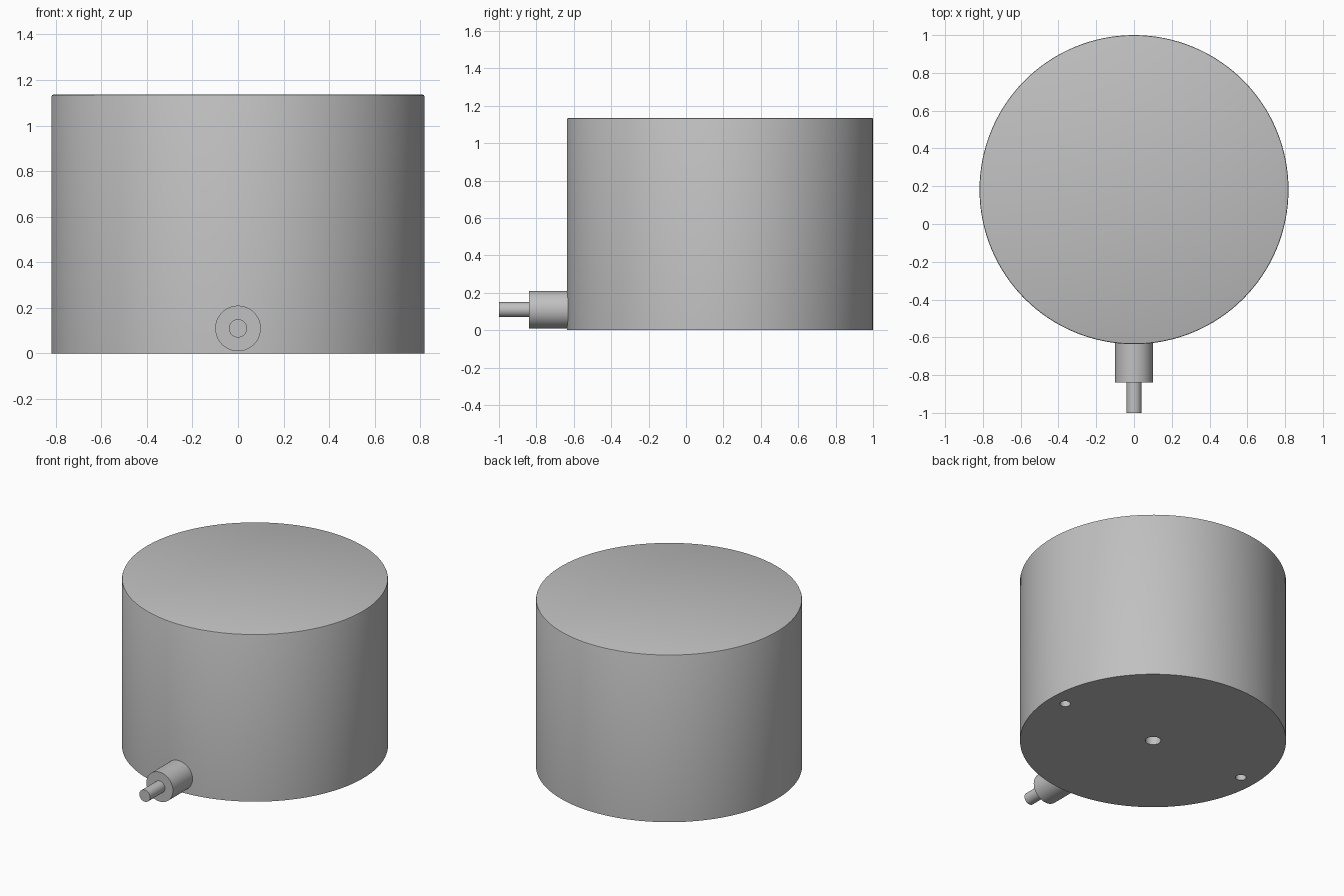
import bpy
import bmesh
import math

cube = bpy.data.objects.get("Cube")
if cube:
    bpy.data.objects.remove(cube, do_unlink=True)

AXIS_Y = 0.182       # body centre, offset back to leave room for the connector
RADIUS = 0.818
HEIGHT = 1.135
PORT_Z = 0.11

grey = bpy.data.materials.new("light grey metal")
grey.use_nodes = True
colour = (0.53, 0.53, 0.53, 1)
grey.diffuse_color = colour
grey.node_tree.nodes["Principled BSDF"].inputs["Base Color"].default_value = colour


def cylinder(name, radius, depth, location, sides, lie_down=False):
    turn = (math.pi / 2, 0, 0) if lie_down else (0, 0, 0)
    bpy.ops.mesh.primitive_cylinder_add(vertices=sides, radius=radius, depth=depth,
                                        location=location, rotation=turn)
    obj = bpy.context.object
    obj.name = name
    obj.data.materials.append(grey)
    return obj


def smooth(obj):
    bpy.ops.object.select_all(action='DESELECT')
    obj.select_set(True)
    bpy.context.view_layer.objects.active = obj
    bpy.ops.object.shade_smooth_by_angle(angle=math.radians(30))


# Main drum, with a fine rounded top rim
body = cylinder("body", RADIUS, HEIGHT, (0, AXIS_Y, HEIGHT / 2), 128)
bm = bmesh.new()
bm.from_mesh(body.data)
rim = [e for e in bm.edges if all(v.co.z > 0 for v in e.verts)]
bmesh.ops.bevel(bm, geom=rim, offset=0.007, segments=2, profile=0.5, affect='EDGES')
bm.to_mesh(body.data)
bm.free()

# Blind mounting holes in the underside: one central, one on each side
for x, radius in ((0, 0.048), (-0.705, 0.033), (0.705, 0.033)):
    depth = 0.15
    cutter = cylinder("hole_cutter", radius, depth * 2, (x, AXIS_Y, 0), 32)
    cutter.hide_render = True
    cut = body.modifiers.new("hole", 'BOOLEAN')
    cut.operation = 'DIFFERENCE'
    cut.solver = 'EXACT'
    cut.object = cutter
    bpy.context.view_layer.objects.active = body
    bpy.ops.object.modifier_apply(modifier=cut.name)
    bpy.data.objects.remove(cutter, do_unlink=True)
smooth(body)

# Connector collar and thin cable stub on the front
for name, radius, front, back in (("connector_collar", 0.1, -0.84, -0.60),
                                  ("cable_stub", 0.04, -1.0, -0.82)):
    part = cylinder(name, radius, back - front, (0, (front + back) / 2, PORT_Z), 48, True)
    smooth(part)
